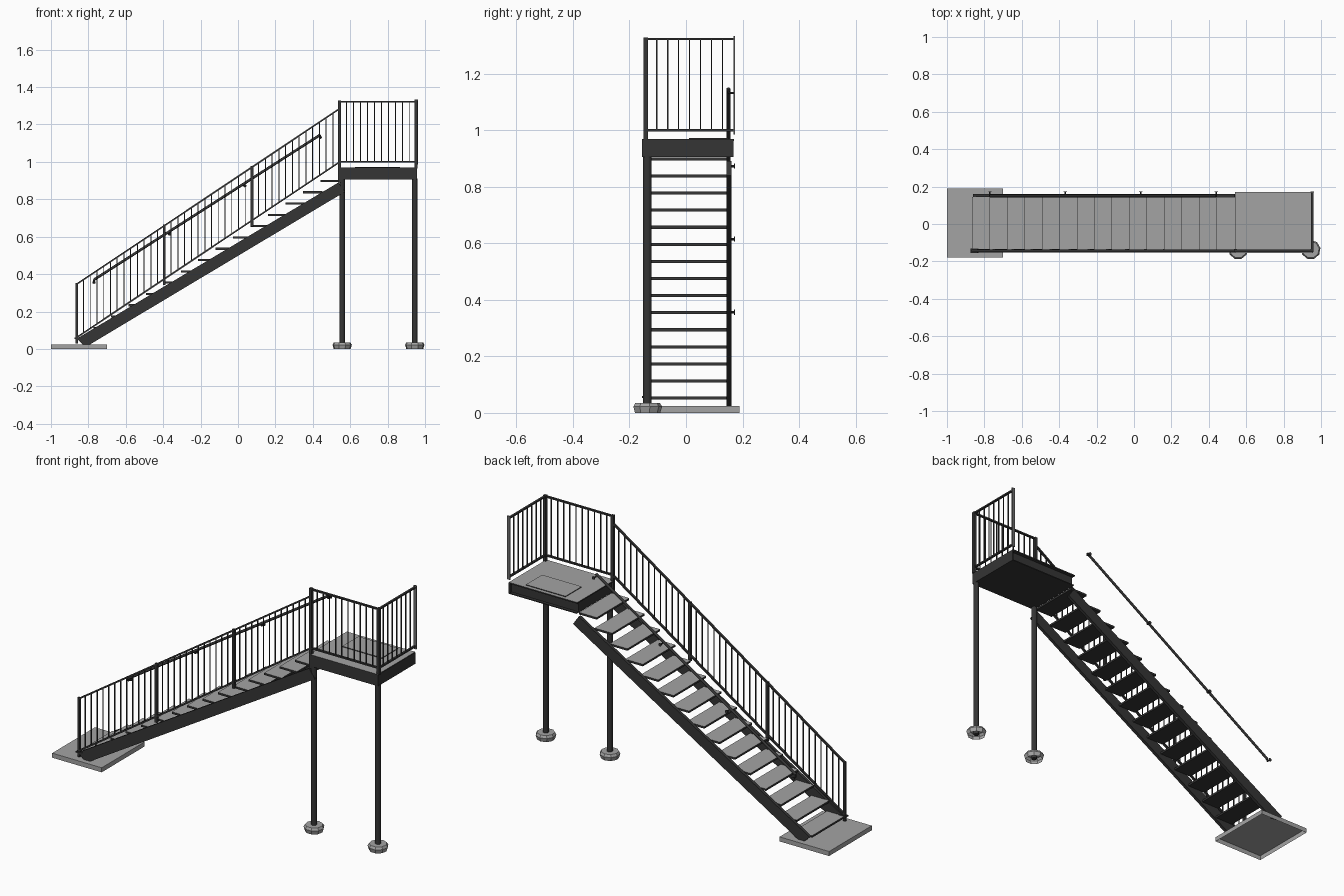
import bpy, bmesh, math
from mathutils import Vector

cube = bpy.data.objects.get("Cube")
if cube:
    bpy.data.objects.remove(cube, do_unlink=True)


def material(name, value):
    m = bpy.data.materials.new(name)
    m.use_nodes = True
    color = (value, value, value, 1)
    m.diffuse_color = color
    m.node_tree.nodes["Principled BSDF"].inputs["Base Color"].default_value = color
    return m


DARK = material("dark steel", 0.035)
GREY = material("pale concrete", 0.37)
METAL = material("wall bar metal", 0.15)


def finish(name, bm, *mats):
    bmesh.ops.recalc_face_normals(bm, faces=bm.faces)
    me = bpy.data.meshes.new(name)
    if len(mats) > 1:  # second material goes on upward faces
        for f in bm.faces:
            f.material_index = int(f.normal.z > 0.9)
    bm.to_mesh(me)
    bm.free()
    for m in mats:
        me.materials.append(m)
    ob = bpy.data.objects.new(name, me)
    bpy.context.collection.objects.link(ob)
    return ob


def add_profile(bm, pts, y0, y1):
    """Extrude an x-z outline from y0 to y1."""
    face = bm.faces.new([bm.verts.new((x, y0, z)) for x, z in pts])
    ext = bmesh.ops.extrude_face_region(bm, geom=[face])
    verts = [v for v in ext["geom"] if isinstance(v, bmesh.types.BMVert)]
    bmesh.ops.translate(bm, verts=verts, vec=(0, y1 - y0, 0))


def add_box(bm, x0, x1, y0, y1, z0, z1):
    add_profile(bm, [(x0, z0), (x1, z0), (x1, z1), (x0, z1)], y0, y1)


def add_rod(bm, a, b, r, sides=8):
    a, b = Vector(a), Vector(b)
    d = b - a
    mat = d.to_track_quat('Z', 'Y').to_matrix().to_4x4()
    mat.translation = (a + b) / 2
    bmesh.ops.create_cone(bm, cap_ends=True, segments=sides, radius1=r,
                          radius2=r, depth=d.length, matrix=mat)


def open_bottom(bm):
    bm.normal_update()
    low = [f for f in bm.faces if abs(f.normal.z) > 0.9 and f.calc_center_median().z < 0.001]
    bmesh.ops.delete(bm, geom=low, context='FACES_ONLY')


# Ground slab, hollow underneath
bm = bmesh.new()
add_box(bm, -1.0, -0.70, -0.18, 0.19, 0, 0.025)
open_bottom(bm)
finish("ground_slab", bm, GREY)

# Landing supports with faceted footings
POST_X = (0.557, 0.945)
for side, x in zip(("inner", "outer"), POST_X):
    bm = bmesh.new()
    add_rod(bm, (x, -0.137, 0.005), (x, -0.137, 0.91), 0.0145, 12)
    finish(side + "_support_post", bm, DARK)
    bm = bmesh.new()
    bmesh.ops.create_circle(bm, cap_ends=True, segments=9, radius=0.046)
    bmesh.ops.translate(bm, verts=bm.verts, vec=(x, -0.137, 0))
    centre = Vector((x, -0.137, 0))
    top = bm.faces[:]
    for height, scale in ((0.022, 1.14), (0.013, 0.86)):
        ext = bmesh.ops.extrude_face_region(bm, geom=top)["geom"]
        bmesh.ops.delete(bm, geom=top, context='FACES_ONLY')
        top = [g for g in ext if isinstance(g, bmesh.types.BMFace)]
        for v in top[0].verts:
            flat = (v.co - centre) * scale
            v.co = centre + Vector((flat.x, flat.y, v.co.z + height))
    finish(side + "_footing", bm, GREY)

# Landing: core, outward-facing channel at the back, end plate, pale deck
bm = bmesh.new()
add_box(bm, 0.545, 0.950, -0.155, 0.152, 0.905, 0.962)
add_box(bm, 0.545, 0.950, 0.152, 0.168, 0.905, 0.910)
add_box(bm, 0.950, 0.957, -0.155, 0.168, 0.905, 0.967)
finish("landing_frame", bm, DARK)
bm = bmesh.new()
add_box(bm, 0.540, 0.955, -0.155, 0.170, 0.962, 0.969)
finish("landing_deck", bm, DARK, GREY)
bm = bmesh.new()
add_box(bm, 0.625, 0.865, 0.01, 0.15, 0.969, 0.973)
finish("landing_panel", bm, DARK, GREY)

# Stringers
OUTLINE = [(-0.862, 0.055), (-0.83, 0.025), (-0.79, 0.025), (0.572, 0.84), (0.537, 0.89)]
for side, y in (("front", -0.152), ("back", 0.144)):
    bm = bmesh.new()
    add_profile(bm, OUTLINE, y, y + 0.017)
    finish(side + "_stringer", bm, DARK)

# Treads
for i in range(15):
    x, z = -0.865 + 0.0932 * i, 0.058 + 0.0604 * i
    bm = bmesh.new()
    add_box(bm, x, x + 0.106, -0.136, 0.145, z - 0.011, z)
    finish(f"tread_{i + 1}", bm, DARK, GREY)

# Stair railing along the front
X0, X1 = -0.862, 0.543
SLOPE = 0.667


def rail_z(x, base):
    return base + (x - X0) * SLOPE


Y = -0.143
bm = bmesh.new()
for base in (0.347, 0.062):
    za, zb = rail_z(X0, base), rail_z(X1, base)
    add_profile(bm, [(X0, za - 0.005), (X1, zb - 0.005), (X1, zb + 0.005), (X0, za + 0.005)],
                Y - 0.006, Y + 0.006)
finish("stair_rails", bm, DARK)
bm = bmesh.new()
span = (X1 - X0) / 3
for p in range(3):
    x = X0 + p * span
    add_box(bm, x - 0.007, x + 0.007, Y - 0.007, Y + 0.007,
            rail_z(x, 0.03), rail_z(x, 0.353))
add_box(bm, X0 - 0.013, X0 + 0.03, Y - 0.012, Y + 0.012, 0.052, 0.06)
finish("stair_rail_posts", bm, DARK)
bm = bmesh.new()
for k in range(39):
    if k % 13:
        x = X0 + k * span / 13
        add_box(bm, x - 0.0025, x + 0.0025, Y - 0.0025, Y + 0.0025,
                rail_z(x, 0.062), rail_z(x, 0.347))
finish("stair_balusters", bm, DARK)

# Landing railing on the front and outer end
XE, YE = 0.953, 0.168
bm = bmesh.new()
for z in (1.0, 1.322):
    add_box(bm, X1, XE, Y - 0.006, Y + 0.006, z - 0.004, z + 0.004)
    add_box(bm, XE - 0.006, XE + 0.006, Y, YE, z - 0.004, z + 0.004)
finish("landing_rails", bm, DARK)
bm = bmesh.new()
for x, foot in ((X1, 0.89), (XE, 0.965)):
    add_box(bm, x - 0.008, x + 0.008, Y - 0.008, Y + 0.008, foot, 1.328)
finish("landing_rail_posts", bm, DARK)
bm = bmesh.new()
for k in range(1, 11):
    x = X1 + k * (XE - X1) / 11
    add_box(bm, x - 0.0025, x + 0.0025, Y - 0.0025, Y + 0.0025, 1.0, 1.322)
for k in range(1, 8):
    y = Y + k * (YE - Y) / 8
    add_box(bm, XE - 0.0025, XE + 0.0025, y - 0.0025, y + 0.0025, 1.0, 1.322)
finish("landing_balusters", bm, DARK)
bm = bmesh.new()
add_box(bm, XE - 0.008, XE + 0.010, YE, YE + 0.005, 0.985, 1.333)
finish("wall_bar", bm, METAL)

# Wall handrail with brackets along the back
A, B = Vector((-0.77, 0.150, 0.37)), Vector((0.44, 0.150, 1.145))
bm = bmesh.new()
add_rod(bm, A, B, 0.007, 12)
handrail = finish("wall_handrail", bm, DARK)
for f in handrail.data.polygons:
    f.use_smooth = len(f.vertices) == 4
bm = bmesh.new()
for k in range(4):
    p = A.lerp(B, k / 3)
    low = p - Vector((0, 0, 0.014))
    add_rod(bm, p, low, 0.004)
    add_rod(bm, low, low + Vector((0, 0.022, 0)), 0.004)
    add_rod(bm, low + Vector((0, 0.020, 0)), low + Vector((0, 0.024, 0)), 0.009)
finish("handrail_brackets", bm, DARK)
